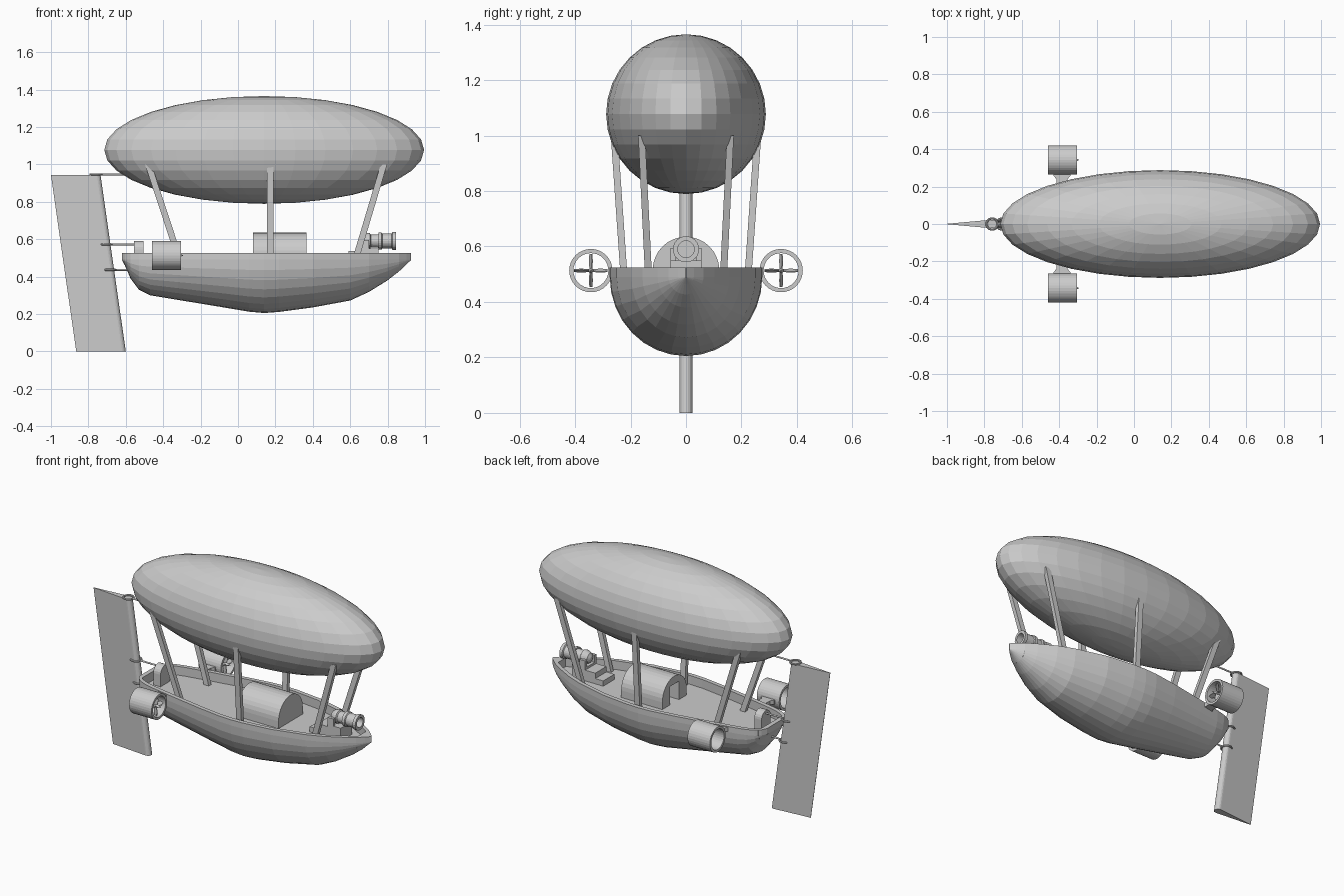
import bpy, bmesh, math
from mathutils import Vector, Matrix

if "Cube" in bpy.data.objects:
    bpy.data.objects.remove(bpy.data.objects["Cube"])


def make(name, verts, faces):
    me = bpy.data.meshes.new(name)
    me.from_pydata([tuple(v) for v in verts], [], faces)
    bm = bmesh.new()
    bm.from_mesh(me)
    bmesh.ops.remove_doubles(bm, verts=bm.verts, dist=1e-5)
    bmesh.ops.recalc_face_normals(bm, faces=bm.faces)
    bm.to_mesh(me)
    bm.free()
    ob = bpy.data.objects.new(name, me)
    bpy.context.collection.objects.link(ob)
    return ob


def loft(name, rings, closed=False):
    """Skin a list of equal-length closed rings; cap the ends unless closed."""
    n, m = len(rings[0]), len(rings)
    faces = []
    for i in range(m if closed else m - 1):
        for j in range(n):
            a, b = i * n, (i + 1) % m * n
            k = (j + 1) % n
            faces.append((a + j, a + k, b + k, b + j))
    if not closed:
        faces += [tuple(range(n)), tuple(range((m - 1) * n, m * n))]
    return make(name, [p for r in rings for p in r], faces)


def rect(c, w, d):
    x, y, z = c
    return [(x + sx * w / 2, y + sy * d / 2, z) for sx, sy in ((-1, -1), (1, -1), (1, 1), (-1, 1))]


def beam(name, a, b, w, d):
    return loft(name, [rect(a, w, d), rect(b, w, d)])


def box(name, x0, x1, y0, y1, z0, z1):
    c = ((x0 + x1) / 2, (y0 + y1) / 2)
    return beam(name, (*c, z0), (*c, z1), x1 - x0, y1 - y0)


def lathe_x(name, profile, y, z, n=32, closed=False):
    """Revolve (x, radius) points about a line parallel to x."""
    ang = [2 * math.pi * i / n for i in range(n)]
    rings = [[(x, y + r * math.cos(t), z + r * math.sin(t)) for t in ang] for x, r in profile]
    return loft(name, rings, closed)


def rod(name, a, b, r):
    a, b = Vector(a), Vector(b)
    q = (b - a).to_track_quat('Z', 'Y')
    pts = [Vector((r * math.cos(t), r * math.sin(t), 0)) for t in [math.pi * i / 6 for i in range(12)]]
    return loft(name, [[p + q @ v for v in pts] for p in (a, b)])


# Gas envelope
bpy.ops.mesh.primitive_uv_sphere_add(segments=32, ring_count=16, radius=1, location=(0.14, 0, 1.077))
envelope = bpy.context.object
envelope.name = "gas_envelope"
envelope.scale = (0.855, 0.288, 0.288)

# Hull with recessed deck: (x, half width, keel z, deck z)
TOP, BAND, DECK = 0.525, 0.49, 0.47
stations = [
    (-0.62, 0.085, 0.487, TOP), (-0.605, 0.115, 0.46, TOP), (-0.592, 0.13, 0.43, TOP),
    (-0.5915, 0.13, 0.43, DECK), (-0.575, 0.143, 0.39, DECK), (-0.53, 0.163, 0.33, DECK),
    (-0.47, 0.179, 0.30, DECK), (-0.32, 0.208, 0.275, DECK), (-0.1, 0.248, 0.239, DECK),
    (0.06, 0.271, 0.212, DECK), (0.14, 0.275, 0.205, DECK), (0.22, 0.272, 0.211, DECK),
    (0.4, 0.25, 0.235, DECK), (0.6, 0.197, 0.272, DECK), (0.7, 0.157, 0.318, DECK),
    (0.8, 0.102, 0.38, DECK), (0.86, 0.063, 0.427, DECK), (0.8605, 0.063, 0.427, TOP),
    (0.9, 0.028, 0.465, TOP), (0.925, 0.002, 0.488, TOP)]


def section(x, w, keel, deck):
    wi = max(w - 0.026, w * 0.3)
    half = [(wi, deck), (wi, TOP), (w, TOP)]
    for i in range(8):
        t = math.pi / 2 * i / 8
        half.append((w * math.cos(t), BAND - (BAND - keel) * math.sin(t)))
    pts = half + [(0, keel)] + [(-y, z) for y, z in reversed(half)]
    return [(x, y, z) for y, z in pts]


ends = [section(*s) for s in stations]
hull = loft("hull", ends)

# Barrel-roofed cabin with a doorway towards the stern
arch = [(0.12, DECK - 0.005)] + [(0.12 * math.cos(math.pi * i / 16), 0.515 + 0.12 * math.sin(math.pi * i / 16))
                                 for i in range(17)] + [(-0.12, DECK - 0.005)]
cabin = loft("cabin", [[(x, y, z) for y, z in arch] for x in (0.08, 0.365)])
cutter = box("door_cutter", 0.05, 0.22, -0.045, 0.045, 0.45, 0.585)
cutter.hide_render = True
cutter.hide_set(True)
mod = cabin.modifiers.new("doorway", 'BOOLEAN')
mod.operation = 'DIFFERENCE'
mod.object = cutter

# Helm console at the stern, rounded top
helm = [(0.045, DECK)] + [(0.045 * math.cos(math.pi * i / 10), 0.545 + 0.045 * math.sin(math.pi * i / 10))
                          for i in range(11)] + [(-0.045, DECK)]
loft("helm_console", [[(x, y, z) for y, z in helm] for x in (-0.555, -0.505)])

# Cannon, its carriage and steps
lathe_x("cannon", [(0.655, 0.012), (0.665, 0.03), (0.69, 0.042), (0.705, 0.042), (0.71, 0.034), (0.75, 0.036),
                   (0.75, 0.045), (0.768, 0.045), (0.772, 0.039), (0.822, 0.039), (0.826, 0.047),
                   (0.845, 0.047), (0.845, 0.03), (0.75, 0.03)], 0, 0.59, 24)
box("cannon_carriage", 0.66, 0.75, -0.055, 0.055, DECK, 0.55)
box("upper_step", 0.59, 0.66, -0.055, 0.055, DECK, 0.537)
box("lower_step", 0.535, 0.59, -0.055, 0.055, DECK, 0.503)

for side, s in (("left", 1), ("right", -1)):
    box("carriage_cheek_" + side, 0.66, 0.70, s * 0.047 - 0.009, s * 0.047 + 0.009, DECK, 0.595)

    # Struts holding the envelope
    beam("front_strut_" + side, (0.622, s * 0.134, DECK), (0.78, s * 0.16, 1.0), 0.035, 0.025)
    beam("middle_strut_" + side, (0.172, s * 0.222, DECK), (0.172, s * 0.258, 0.99), 0.035, 0.025)
    beam("rear_strut_" + side, (-0.305, s * 0.134, DECK), (-0.48, s * 0.16, 1.0), 0.035, 0.025)

    # Ducted propeller
    y, z = s * 0.343, 0.513
    lathe_x("duct_" + side, [(-0.46, 0.078), (-0.305, 0.078), (-0.305, 0.063), (-0.46, 0.063)], y, z, closed=True)
    lathe_x("propeller_hub_" + side, [(-0.40, 0.005), (-0.39, 0.009), (-0.315, 0.009), (-0.295, 0.002)], y, z, 12)
    for i in range(4):
        turn = Matrix.Translation((-0.33, y, z)) @ Matrix.Rotation(math.pi / 2 * i, 4, 'X')
        tilt = Matrix.Rotation(math.radians(20), 4, 'Z')
        blade = [[turn @ tilt @ Vector((px, py, h)) for px, py, _ in rect((0, 0, 0), w, 0.004)]
                 for h, w in ((0.004, 0.018), (0.035, 0.032), (0.06, 0.02))]
        loft("propeller_blade_%s_%d" % (side, i + 1), blade)

    # Flared bracket from hull to duct
    arm = []
    for py, hw in ((0.185, 0.04), (0.205, 0.028), (0.24, 0.03), (0.258, 0.045), (0.272, 0.045)):
        arm.append([(-0.385 - hw, s * py, 0.495), (-0.385 + hw, s * py, 0.495),
                    (-0.385 + hw, s * py, 0.52), (-0.385 - hw, s * py, 0.52)])
    loft("duct_bracket_" + side, arm)

# Slanted rudder with a rounded leading edge
R = 0.023
foil = [(-0.242, -0.001)] + [(R * math.cos(t), R * math.sin(t))
                             for t in [math.radians(-100 + 20 * i) for i in range(11)]] + [(-0.242, 0.001)]
lead = lambda z: -0.623 - 0.135 * z / 0.943
loft("rudder", [[(lead(z) + x, y, z) for x, y in foil] for z in (0, 0.5, 0.943)])

# Rudder rings and the rods tying them to the ship
for label, z, x_end in (("top", 0.946, -0.58), ("middle", 0.572, -0.55), ("bottom", 0.436, -0.57)):
    bpy.ops.mesh.primitive_torus_add(location=(lead(z), 0, z), major_radius=0.03, minor_radius=0.006,
                                     major_segments=24, minor_segments=8)
    bpy.context.object.name = "rudder_ring_" + label
    rod("rudder_rod_" + label, (lead(z) + 0.028, 0, z), (x_end, 0, z), 0.005)
